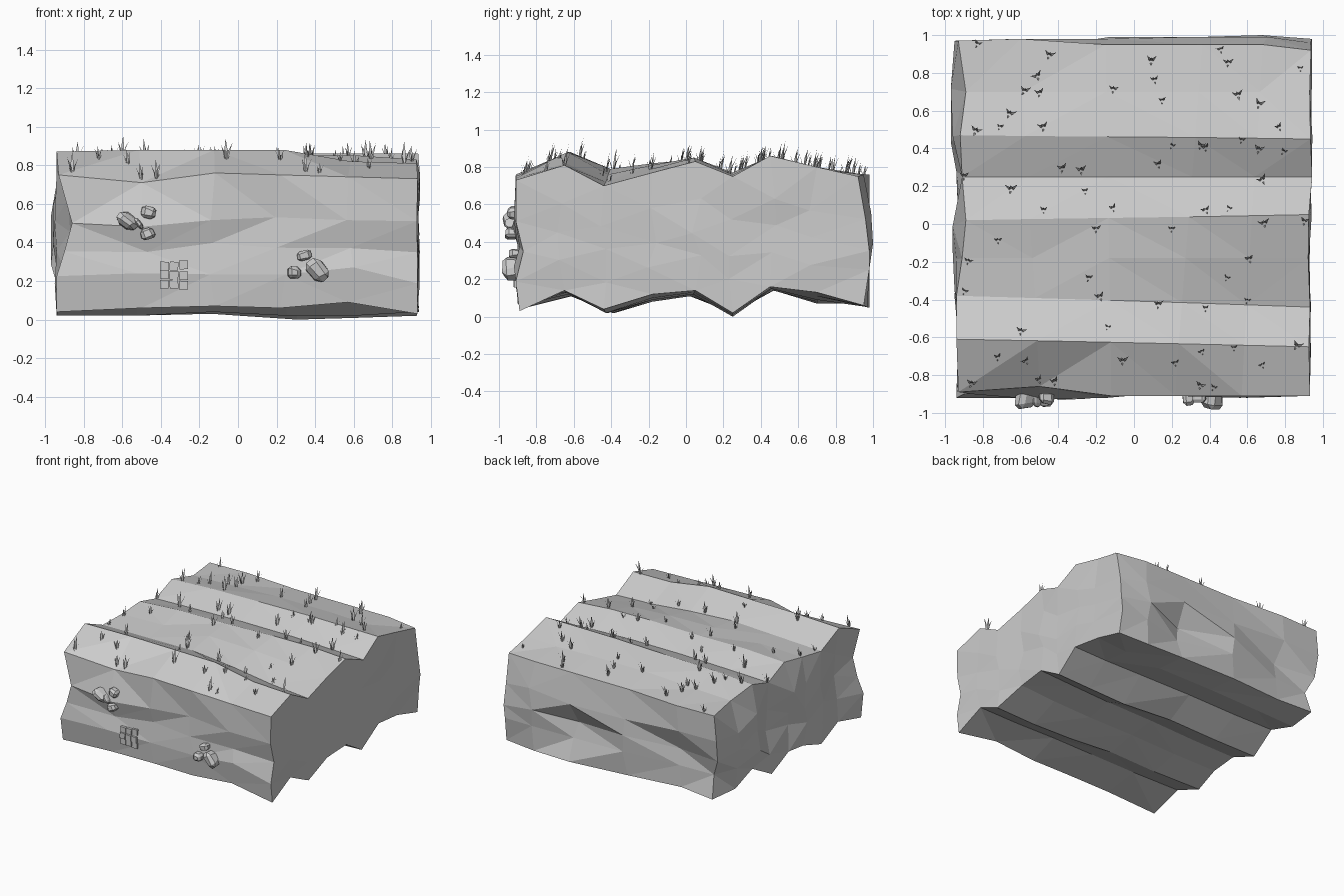
import bpy, bmesh, math, random
from mathutils import Vector, Matrix
from mathutils.bvhtree import BVHTree

random.seed(7)
cube = bpy.data.objects.get("Cube")
if cube:
    bpy.data.objects.remove(cube)

stone = bpy.data.materials.new("stone_grey")
stone.use_nodes = True
GREY = (0.6, 0.6, 0.6, 1)
stone.diffuse_color = GREY
stone.node_tree.nodes["Principled BSDF"].inputs["Base Color"].default_value = GREY


def finish(bm, name):
    mesh = bpy.data.meshes.new(name)
    bm.to_mesh(mesh)
    bm.free()
    mesh.materials.append(stone)
    obj = bpy.data.objects.new(name, mesh)
    bpy.context.collection.objects.link(obj)
    return obj


def jitter(amount):
    return random.uniform(-amount, amount)


def mix(a, b, t):
    return a + (b - a) * t


# Ground block: a box grid whose sides follow these outlines
COLS_FRONT = [-.93, -.5, -.12, .22, .57, .93]
COLS_BACK = [-.93, -.6, -.15, .36, .68, .93]
ROWS_LEFT = [-.9, -.61, -.38, -.18, .02, .25, .47, .7, .96]
ROWS_RIGHT = [-.9, -.65, -.44, -.18, .05, .25, .45, .7, .96]
LEVELS = [0, .25, .45, .68, 1]

# Heights along each furrow, from left to right, front row first
TOP = [[.75, .71, .76, .75, .74, .73],
       [.87, .88, .88, .88, .82, .81],
       [.77, .78, .79, .76, .72, .7],
       [.79, .8, .82, .81, .79, .77],
       [.82, .84, .84, .85, .85, .83],
       [.75, .76, .77, .77, .76, .75],
       [.82, .84, .85, .86, .86, .86],
       [.77, .78, .8, .8, .79, .8],
       [.76, .76, .76, .76, .76, .75]]
BOTTOM = [[.04, .06, .07, .06, .09, .03],
          [.11, .11, .12, .13, .13, .14],
          [.02, .02, .04, .02, .02, .04],
          [.08, .08, .09, .09, .1, .12],
          [.11, .11, .12, .12, .13, .14],
          [.02, .02, .03, 0, .01, .02],
          [.14, .14, .15, .15, .15, .16],
          [.07, .08, .09, .09, .11, .13],
          [.07, .08, .07, .05, .05, .06]]

# Wall offsets, one row per level, from the bottom up
FRONT = [[-.89, -.89, -.9, -.89, -.89, -.89],
         [-.92, -.92, -.91, -.91, -.92, -.91],
         [-.9, -.89, -.89, -.9, -.89, -.87],
         [-.9, -.93, -.92, -.89, -.92, -.91],
         [-.89, -.86, -.91, -.91, -.91, -.91]]
BACK = [[.95, .92, .96, .98, .97, .95],
        [.9, .92, .98, .92, .98, .98],
        [.94, .9, .99, .89, 1, .98],
        [.97, .98, .98, .99, .99, .96],
        [.97, .98, .95, .95, .95, .92]]
LEFT = [[.94, .93, .94, .92, .93, .94, .92, .93, .9],
        [.94, .91, .95, .94, .9, .94, .97, .95, .88],
        [.9, .87, .94, .96, .92, .89, .95, .97, .94],
        [.86, .88, .95, .94, .96, .89, .96, .97, .95],
        [.93, .94, .94, .91, .89, .91, .92, .89, .93]]


def block_point(i, j, k):
    last_i, last_j, last_k = len(COLS_FRONT) - 1, len(ROWS_LEFT) - 1, len(LEVELS) - 1
    x = mix(COLS_FRONT[i], COLS_BACK[i], j / last_j)
    y = mix(ROWS_LEFT[j], ROWS_RIGHT[j], i / last_i)
    inner = 0 < k < last_k
    if i == 0:
        x = -LEFT[k][j]
    elif i == last_i:
        x = .925 + .015 * j / last_j + jitter(.01)
    elif inner:
        x += jitter(.03)
    if j == 0:
        y = FRONT[k][i]
    elif j == last_j:
        y = BACK[k][i]
    elif inner:
        y += jitter(.04)
    z = mix(BOTTOM[j][i], TOP[j][i], LEVELS[k])
    if inner:
        z += jitter(.025)
    return Vector((x, y, z))


def build_block():
    bm = bmesh.new()
    cache = {}

    def vert(key):
        if key not in cache:
            cache[key] = bm.verts.new(block_point(*key))
        return cache[key]

    size = (len(COLS_FRONT) - 1, len(ROWS_LEFT) - 1, len(LEVELS) - 1)
    for axis in range(3):
        a, b = [n for n in range(3) if n != axis]
        for side in (0, size[axis]):
            for u in range(size[a]):
                for v in range(size[b]):
                    loop = []
                    for du, dv in ((0, 0), (1, 0), (1, 1), (0, 1)):
                        key = [0, 0, 0]
                        key[axis], key[a], key[b] = side, u + du, v + dv
                        loop.append(vert(tuple(key)))
                    bm.faces.new(loop)
    bmesh.ops.recalc_face_normals(bm, faces=bm.faces)
    bmesh.ops.triangulate(bm, faces=bm.faces, quad_method='SHORT_EDGE')
    tree = BVHTree.FromBMesh(bm)
    finish(bm, "ground_block")
    return tree


surface = build_block()

# Grass: tufts of thin bent blades standing on the top
TUFTS = [(-.83, .95), (-.45, .89), (-.51, .78), (-.58, .7), (-.5, .69), (-.11, .71),
         (.09, .86), (.11, .76), (.46, .92), (.5, .85), (.55, .68), (.66, .63),
         (.77, .51), (.88, .82), (-.84, .49), (-.71, .51), (-.48, .51), (-.66, .58),
         (.15, .65), (.35, .41), (.38, .4), (.2, .41), (.57, .44), (.66, .39),
         (.79, .38), (.13, .31), (.68, .23), (-.38, .29), (-.28, .28), (-.9, .25),
         (-.65, .18), (-.26, .17), (-.48, .07), (-.11, .08), (.38, .07), (.5, .08),
         (.69, 0), (.9, .01), (-.72, -.09), (-.2, -.03), (.2, -.03), (-.88, -.2),
         (-.9, -.36), (-.24, -.29), (.61, -.19), (.49, -.29), (-.18, -.39), (.13, -.43),
         (.38, -.45), (.6, -.41), (-.6, -.57), (-.14, -.55), (.22, -.74), (-.72, -.71),
         (-.57, -.73), (.53, -.66), (.68, -.75), (.86, -.65), (.36, -.68), (-.86, -.85),
         (-.5, -.83), (-.42, -.84), (.35, -.86), (.42, -.87), (-.06, -.73)]


def add_blade(bm, root, height, angle, lean):
    out = Vector((math.cos(angle), math.sin(angle), 0))
    half = Vector((-out.y, out.x, 0)) * height * .07
    up = Vector((0, 0, height))
    middle = root + out * height * lean * .35 + up * .5
    tip = root + out * height * lean + up
    base_l, base_r = bm.verts.new(root - half), bm.verts.new(root + half)
    mid_l, mid_r = bm.verts.new(middle - half), bm.verts.new(middle + half)
    bm.faces.new((base_l, base_r, mid_r, mid_l))
    bm.faces.new((mid_l, mid_r, bm.verts.new(tip)))


grass = bmesh.new()
for x, y in TUFTS:
    hit = surface.ray_cast(Vector((x, y, 2)), Vector((0, 0, -1)))[0]
    if hit is None:
        continue
    tall = random.uniform(.06, .13)
    # Each tuft fans out towards the back
    turn = math.pi / 2 + jitter(.5)
    for offset, scale, lean in ((-.8, .8, .4), (.8, .75, .4), (.1, 1, .15), (3, .55, .3)):
        angle = turn + offset + jitter(.25)
        root = hit + Vector((math.cos(angle), math.sin(angle), 0)) * .006
        root.z -= .008
        add_blade(grass, root, tall * scale * random.uniform(.85, 1), angle, lean)
finish(grass, "grass_tufts")


def front_y(x, z):
    hit = surface.ray_cast(Vector((x, -2, z)), Vector((0, 1, 0)))[0]
    return hit.y if hit else -.9


# Rocks: angular chips half sunk into the front wall (x, z, width, height, tilt)
ROCKS = [(-.575, .51, .13, .08, .6), (-.46, .555, .08, .07, .2),
         (-.47, .445, .07, .06, -.3), (-.515, .5, .07, .03, .9),
         (.41, .25, .14, .1, .8), (.29, .245, .075, .07, 0), (.345, .335, .075, .05, -.2)]
for number, (x, z, width, height, tilt) in enumerate(ROCKS, 1):
    bm = bmesh.new()
    bmesh.ops.create_cube(bm, size=.9)
    for v in bm.verts:
        v.co += Vector((jitter(.14), jitter(.14), jitter(.14)))
    bmesh.ops.bevel(bm, geom=bm.edges[:], offset=.22, segments=1, affect='EDGES')
    place = (Matrix.Translation((x, front_y(x, z) - .008, z))
             @ Matrix.Rotation(tilt, 4, 'Y')
             @ Matrix.Diagonal((width, .045 + width * .5, height, 1)))
    bm.transform(place)
    finish(bm, f"wall_rock_{number}")

# Small square of nine tiles on the front wall
tiles = bmesh.new()
for column in range(3):
    for row in range(3):
        x = -.382 + column * .05
        z = .18 + row * .05 + jitter(.004)
        place = (Matrix.Translation((x, front_y(x, z), z))
                 @ Matrix.Rotation(jitter(.06), 4, 'Y')
                 @ Matrix.Diagonal((.045, .03, .045, 1)))
        bmesh.ops.create_cube(tiles, size=1, matrix=place)
finish(tiles, "wall_tiles")
